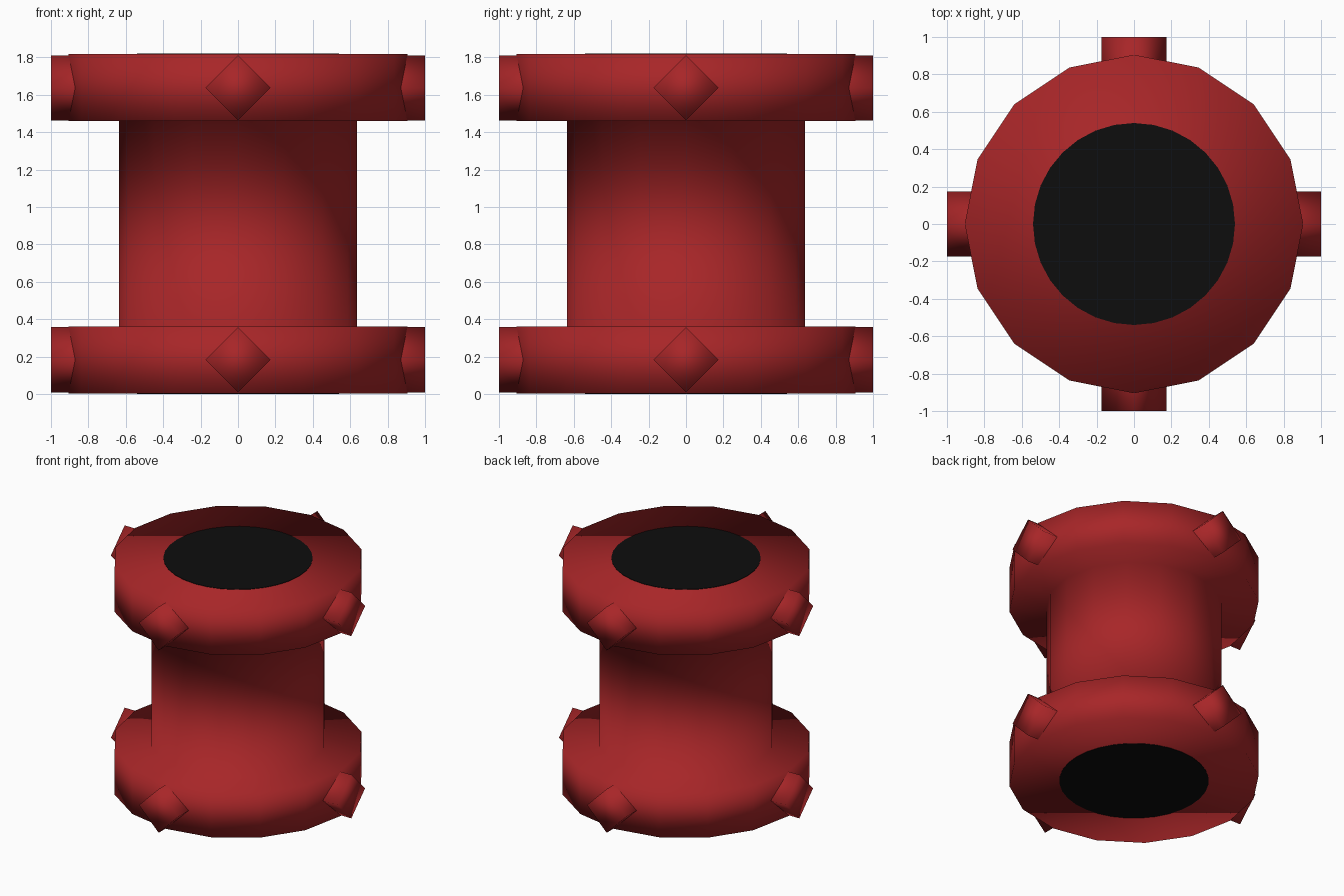
import bpy, bmesh, math
from mathutils import Matrix

if "Cube" in bpy.data.objects:
    bpy.data.objects.remove(bpy.data.objects["Cube"])

H = 1.82        # overall height
FL = 0.36       # flange thickness
EPS = 0.003     # how far the dark discs stand proud


def material(name, rgb):
    m = bpy.data.materials.new(name)
    m.diffuse_color = (*rgb, 1)
    m.use_nodes = True
    m.node_tree.nodes["Principled BSDF"].inputs["Base Color"].default_value = m.diffuse_color
    return m


red = material("dark red", (0.39, 0.019, 0.021))
black = material("black", (0.004, 0.004, 0.004))


def finish(bm, name, mat, smooth=True):
    bmesh.ops.recalc_face_normals(bm, faces=bm.faces)
    for f in bm.faces:
        f.smooth = smooth
    me = bpy.data.meshes.new(name)
    bm.to_mesh(me)
    bm.free()
    me.materials.append(mat)
    ob = bpy.data.objects.new(name, me)
    bpy.context.collection.objects.link(ob)
    return ob


# spool: one turned 16-sided shape, two flanges and a barrel, fully smooth
N = 16
profile = [(0.905, EPS), (0.905, FL), (0.635, FL),
           (0.635, H - FL), (0.905, H - FL), (0.905, H - EPS)]
bm = bmesh.new()
rings = [[bm.verts.new((r * math.cos(2 * math.pi * i / N),
                        r * math.sin(2 * math.pi * i / N), z)) for i in range(N)]
         for r, z in profile]
for a, b in zip(rings, rings[1:]):
    for i in range(N):
        j = (i + 1) % N
        bm.faces.new((a[i], a[j], b[j], b[i]))
bm.faces.new(rings[0])
bm.faces.new(rings[-1])
finish(bm, "spool", red)

# four diamond-section studs around each flange
for level, z in (("lower", 0.183), ("upper", H - 0.183)):
    for k in range(4):
        bm = bmesh.new()
        bmesh.ops.create_cone(bm, cap_ends=True, segments=4,
                              radius1=0.174, radius2=0.174, depth=0.4)
        m = (Matrix.Translation((0, 0, z)) @ Matrix.Rotation(k * math.pi / 2, 4, 'Z')
             @ Matrix.Translation((0.8, 0, 0)) @ Matrix.Rotation(math.pi / 2, 4, 'Y'))
        bmesh.ops.transform(bm, matrix=m, verts=bm.verts)
        finish(bm, f"{level}_stud_{k + 1}", red)

# dark bore discs on both ends
for name, z in (("bottom_bore", EPS), ("top_bore", H - EPS)):
    bm = bmesh.new()
    bmesh.ops.create_cone(bm, cap_ends=True, segments=32, radius1=0.54,
                          radius2=0.54, depth=2 * EPS,
                          matrix=Matrix.Translation((0, 0, z)))
    finish(bm, name, black, False)
